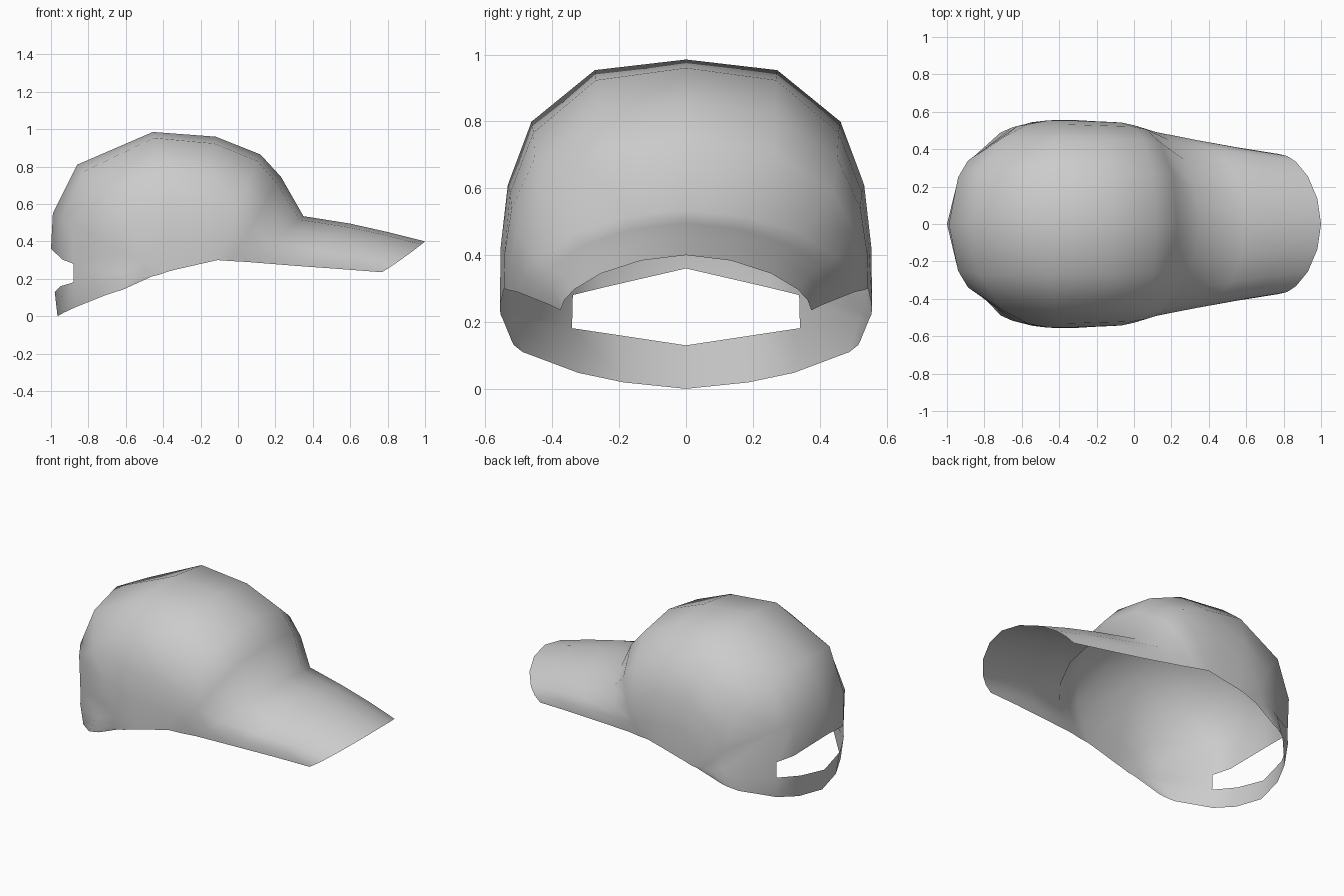
import bpy, bmesh

cube = bpy.data.objects.get("Cube")
if cube:
    bpy.data.objects.remove(cube)

fabric = bpy.data.materials.new("light_grey_fabric")
fabric.use_nodes = True
grey = (0.6, 0.6, 0.6, 1)
fabric.diffuse_color = grey
fabric.node_tree.nodes["Principled BSDF"].inputs["Base Color"].default_value = grey

# Where the seams cross each kind of arch, from ridge to rim
BRIM = (0, .36, .68, .89, .97, 1)
CROWN = (0, .49, .83, .957, .995, 1)
BACK = (0, .45, .61, .94, .99, 1)
STRAP = (0, .36, .62, .94, .99, 1)

# Arches from the brim tip over the crown to the back strap:
# seams, ridge (x, z), rim (x, y, z), roundness in plan and in height
ARCHES = [
    (BRIM, (1.0, .40), (.77, .375, .235), 1.85, 1.75),     # brim tip
    (BRIM, (.8, .45), (.55, .41, .252), 2, 1.9),
    (BRIM, (.6, .495), (.3, .455, .27), 2, 1.9),
    (BRIM, (.35, .535), (.05, .505, .29), 2, 1.9),         # brim meets crown
    (CROWN, (.23, .745), (-.04, .53, .295), 2.4, 2.4),
    (CROWN, (.12, .865), (-.11, .545, .30), 2.6, 2.6),
    (CROWN, (-.12, .96), (-.22, .55, .275), 2.7, 2.75),
    (CROWN, (-.455, .985), (-.33, .557, .25), 2.8, 2.95),  # crown top
    (CROWN, (-.86, .81), (-.37, .557, .24), 2.5, 2.6),
    (BACK, (-.99, .55), (-.39, .556, .233), 2.2, 2.1),
    (BACK, (-1.0, .36), (-.42, .555, .222), 2, 1.05),      # opening, upper edge
    (STRAP, (-.98, .13), (-.46, .55, .213), 2.1, 1),       # opening, lower edge
    (STRAP, (-.965, 0), (-.62, .52, .14), 1.75, 1.55),     # strap bottom
]
HALF = len(BRIM) - 1
OPENING_ROW, OPENING_HALF = 10, 2


def arch_point(arch, i):
    """Point i along an arch, from the right rim over the ridge to the left."""
    seams, (cx, cz), (rx, ry, rz), plan, height = arch
    across = seams[abs(i)]
    along = (1 - across ** plan) ** (1 / plan)
    rise = (1 - across ** height) ** (1 / height)
    side = 1 if i > 0 else -1
    return rx + (cx - rx) * along, side * ry * across, rz + (cz - rz) * rise


# Cap shell: brim, crown and strap in one thin surface
bm = bmesh.new()
rows = [[bm.verts.new(arch_point(a, i)) for i in range(-HALF, HALF + 1)] for a in ARCHES]
for r in range(len(rows) - 1):
    for c in range(2 * HALF):
        # Leave the opening above the strap
        if r == OPENING_ROW and abs(c + .5 - HALF) < OPENING_HALF:
            continue
        bm.faces.new((rows[r][c], rows[r][c + 1], rows[r + 1][c + 1], rows[r + 1][c]))
bmesh.ops.recalc_face_normals(bm, faces=bm.faces)
top = max(bm.faces, key=lambda f: f.calc_center_median().z)
if top.normal.z < 0:
    bmesh.ops.reverse_faces(bm, faces=bm.faces)
for f in bm.faces:
    f.smooth = True

mesh = bpy.data.meshes.new("cap_shell")
bm.to_mesh(mesh)
bm.free()
mesh.materials.append(fabric)
cap = bpy.data.objects.new("cap_shell", mesh)
bpy.context.collection.objects.link(cap)
